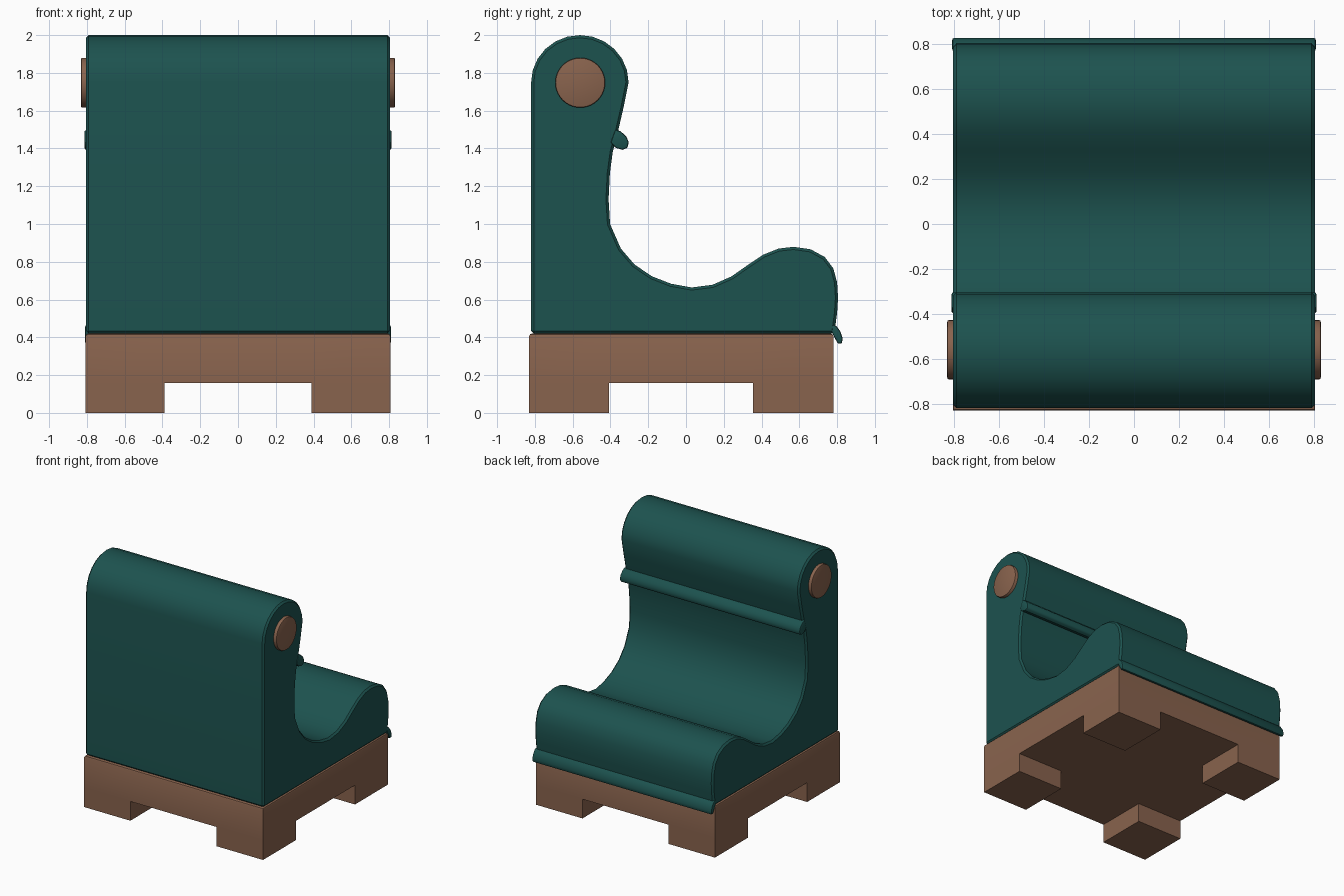
import bpy, bmesh, math
from mathutils import Matrix

if "Cube" in bpy.data.objects:
    bpy.data.objects.remove(bpy.data.objects["Cube"])


def material(name, color):
    m = bpy.data.materials.new(name)
    m.diffuse_color = color
    m.use_nodes = True
    m.node_tree.nodes["Principled BSDF"].inputs["Base Color"].default_value = m.diffuse_color
    return m


TEAL = material("teal_fabric", (0.012, 0.085, 0.078, 1))
WOOD = material("brown_wood", (0.25, 0.125, 0.075, 1))


def finish(bm, name, mat):
    bmesh.ops.recalc_face_normals(bm, faces=bm.faces)
    mesh = bpy.data.meshes.new(name)
    bm.to_mesh(mesh)
    bm.free()
    mesh.materials.append(mat)
    ob = bpy.data.objects.new(name, mesh)
    bpy.context.collection.objects.link(ob)
    bpy.ops.object.select_all(action='DESELECT')
    ob.select_set(True)
    bpy.context.view_layer.objects.active = ob
    bpy.ops.object.shade_smooth_by_angle(angle=math.radians(32))
    return ob


def extrude_profile(name, pts, half, mat, bevel, segments=1):
    """Extrude a (y, z) outline across x and soften its sharp edges."""
    bm = bmesh.new()
    face = bm.faces.new([bm.verts.new((-half, y, z)) for y, z in pts])
    ext = bmesh.ops.extrude_face_region(bm, geom=[face])["geom"]
    verts = [v for v in ext if isinstance(v, bmesh.types.BMVert)]
    bmesh.ops.translate(bm, verts=verts, vec=(2 * half, 0, 0))
    bmesh.ops.recalc_face_normals(bm, faces=bm.faces)
    sharp = [e for e in bm.edges if e.calc_face_angle(0) > math.radians(60)]
    bmesh.ops.bevel(bm, geom=sharp, offset=bevel, segments=segments,
                    profile=0.5, affect='EDGES')
    return finish(bm, name, mat)


# Upholstered body: rolled headrest, curved back, dished seat, rolled edge
head = [(-0.562 - 0.258 * math.cos(a), 1.75 + 0.25 * math.sin(a))
        for a in [math.pi * i / 12 for i in range(13)]]
curve = [(-0.33, 1.62), (-0.36, 1.49), (-0.388, 1.38), (-0.403, 1.27),
         (-0.41, 1.13), (-0.402, 1.0), (-0.345, 0.87), (-0.272, 0.785),
         (-0.18, 0.723), (-0.08, 0.684), (0.03, 0.664), (0.14, 0.678),
         (0.24, 0.722), (0.33, 0.785), (0.41, 0.838), (0.49, 0.87),
         (0.57, 0.879), (0.66, 0.866), (0.735, 0.825), (0.78, 0.765),
         (0.8, 0.69), (0.805, 0.61), (0.8, 0.53), (0.785, 0.42)]
extrude_profile("upholstered_body", [(-0.82, 0.42)] + head + curve,
                0.805, TEAL, 0.014)

# Piping strips under the headrest and along the seat edge
extrude_profile("headrest_piping",
                [(-0.375, 1.5), (-0.345, 1.49), (-0.316, 1.463), (-0.304, 1.435),
                 (-0.308, 1.404), (-0.335, 1.393), (-0.37, 1.402), (-0.4, 1.43)],
                0.813, TEAL, 0.01, 2)
extrude_profile("seat_piping",
                [(0.775, 0.47), (0.798, 0.458), (0.818, 0.43), (0.829, 0.395),
                 (0.825, 0.364), (0.803, 0.369), (0.788, 0.395), (0.77, 0.43)],
                0.81, TEAL, 0.01, 2)

# Wooden plinth with four square corner feet pulled out of its underside
xs = [-0.807, -0.39, 0.388, 0.807]
ys = [-0.83, -0.408, 0.355, 0.78]
bm = bmesh.new()
grid = [[bm.verts.new((x, y, 0.157)) for y in ys] for x in xs]
cells = {(i, j): bm.faces.new((grid[i][j], grid[i + 1][j],
                               grid[i + 1][j + 1], grid[i][j + 1]))
         for i in range(3) for j in range(3)}
ext = bmesh.ops.extrude_face_region(bm, geom=list(cells.values()),
                                    use_keep_orig=True)["geom"]
top = [v for v in ext if isinstance(v, bmesh.types.BMVert)]
bmesh.ops.translate(bm, verts=top, vec=(0, 0, 0.263))
for i in (0, 2):
    for j in (0, 2):
        foot = bmesh.ops.extrude_discrete_faces(bm, faces=[cells[i, j]])["faces"][0]
        bmesh.ops.translate(bm, verts=foot.verts, vec=(0, 0, -0.157))
bmesh.ops.remove_doubles(bm, verts=bm.verts, dist=1e-4)
bmesh.ops.recalc_face_normals(bm, faces=bm.faces)
rim = [e for e in bm.edges if all(v.co.z > 0.4 for v in e.verts)
       and e.calc_face_angle(0) > 1]
bmesh.ops.bevel(bm, geom=rim, offset=0.014, segments=2, profile=0.5, affect='EDGES')
finish(bm, "wooden_base", WOOD)

# Round wooden end caps on the headrest
for side, label in ((-1, "left"), (1, "right")):
    bm = bmesh.new()
    bmesh.ops.create_cone(bm, cap_ends=True, segments=40, radius1=0.132,
                          radius2=0.132, depth=0.06,
                          matrix=Matrix.Translation((side * 0.802, -0.56, 1.748))
                          @ Matrix.Rotation(math.pi / 2, 4, 'Y'))
    rim = [e for e in bm.edges if all(abs(v.co.x) > 0.82 for v in e.verts)]
    bmesh.ops.bevel(bm, geom=rim, offset=0.008, segments=2, profile=0.5,
                    affect='EDGES')
    finish(bm, label + "_headrest_cap", WOOD)
